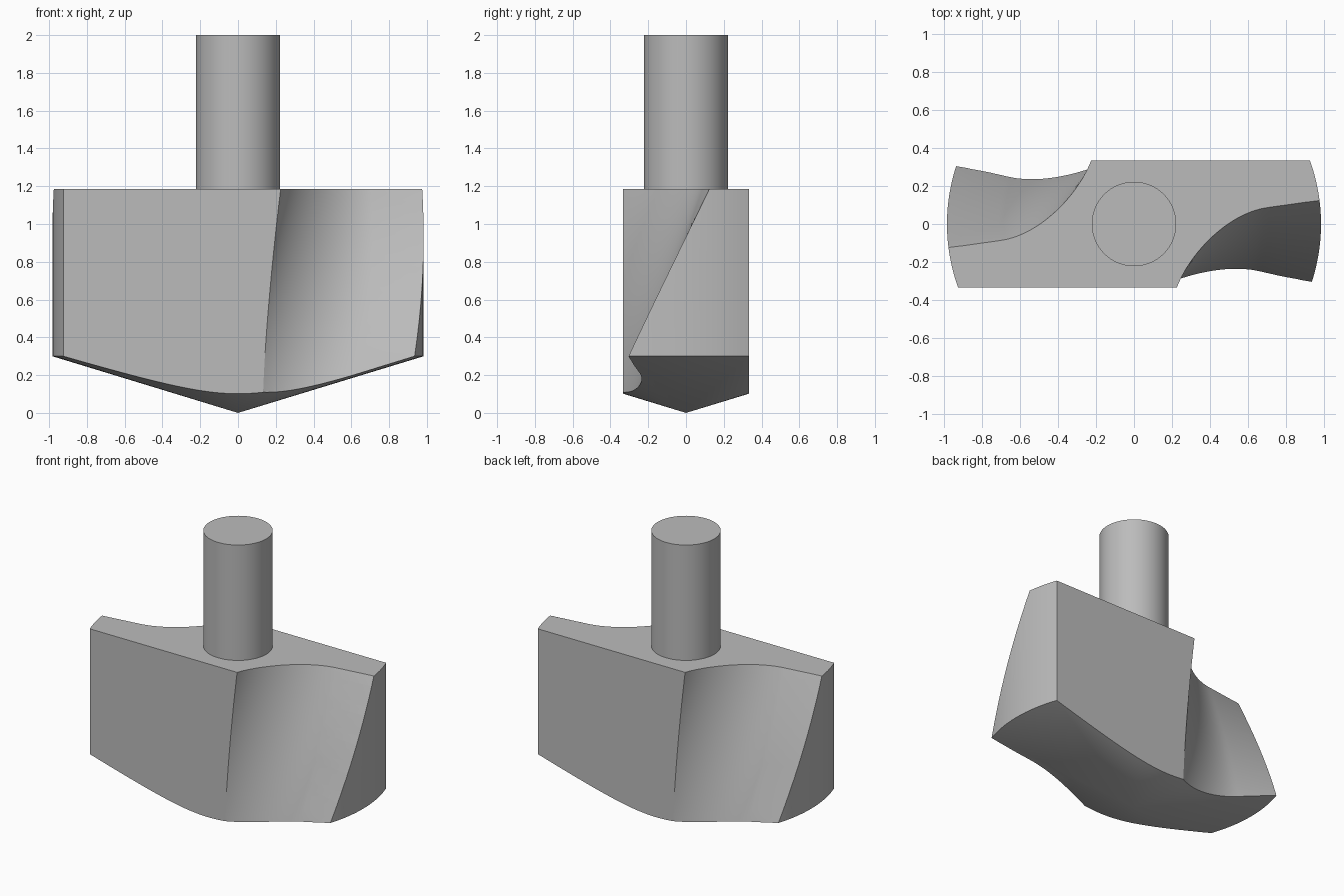
import bpy, bmesh, math
from mathutils import Matrix, Vector
from mathutils.geometry import interpolate_bezier

if "Cube" in bpy.data.objects:
    bpy.data.objects.remove(bpy.data.objects["Cube"], do_unlink=True)

RADIUS, HALF_WIDTH = 0.983, 0.333
TIP_HEIGHT, BODY_TOP = 0.3, 1.185
TWIST = math.radians(28.5)          # flute rotation per unit of height

steel = bpy.data.materials.new("grey steel")
steel.use_nodes = True
colour = (0.5, 0.5, 0.5, 1)
steel.diffuse_color = colour
steel.node_tree.nodes["Principled BSDF"].inputs["Base Color"].default_value = colour


def loft(name, rings, apex=None):
    """Closed solid through rings of points, optionally ending in a point below."""
    bm = bmesh.new()
    loops = [[bm.verts.new(p) for p in ring] for ring in rings]
    n = len(loops[0])
    for low, high in zip(loops, loops[1:]):
        for i in range(n):
            j = (i + 1) % n
            bm.faces.new((low[i], low[j], high[j], high[i]))
    bm.faces.new(loops[-1])
    if apex is None:
        bm.faces.new(loops[0][::-1])
    else:
        tip = bm.verts.new(apex)
        for i in range(n):
            bm.faces.new((tip, loops[0][(i + 1) % n], loops[0][i]))
    bmesh.ops.recalc_face_normals(bm, faces=bm.faces)
    mesh = bpy.data.meshes.new(name)
    bm.to_mesh(mesh)
    bm.free()
    obj = bpy.data.objects.new(name, mesh)
    bpy.context.collection.objects.link(obj)
    mesh.materials.append(steel)
    return obj


def circle(radius, z, n):
    return [(radius * math.cos(math.tau * i / n), radius * math.sin(math.tau * i / n), z)
            for i in range(n)]


def activate(obj):
    bpy.ops.object.select_all(action='DESELECT')
    obj.select_set(True)
    bpy.context.view_layer.objects.active = obj


def boolean(obj, cutter, operation):
    activate(obj)
    mod = obj.modifiers.new("cut", 'BOOLEAN')
    mod.operation, mod.solver, mod.object = operation, 'EXACT', cutter
    bpy.ops.object.modifier_apply(modifier=mod.name)
    bpy.data.objects.remove(cutter, do_unlink=True)


# Cutter body: pointed round blank trimmed to a flat slab
body = loft("cutter_body", [circle(RADIUS, TIP_HEIGHT, 144), circle(RADIUS, BODY_TOP, 144)],
            apex=(0, 0, 0))
slab_outline = [(-2, -HALF_WIDTH), (2, -HALF_WIDTH), (2, HALF_WIDTH), (-2, HALF_WIDTH)]
slab = loft("slab_cutter", [[(x, y, z) for x, y in slab_outline] for z in (-1, 3)])
boolean(body, slab, 'INTERSECT')

# Flute cross-section at the top of the body, open towards the outside
hook = interpolate_bezier(Vector((0.226, -0.333)), Vector((0.29, -0.16)),
                          Vector((0.49, 0.058)), Vector((0.705, 0.087)), 24)
section = [Vector((p[0], p[1], 0)) for p in hook]
section += [Vector((x, y, 0)) for x, y in ((0.979, 0.124), (1.4, 0.18), (1.4, -1.2), (0.15, -1.2))]

# Two helical flutes, opposite each other
LAYERS = 40
for turn in (0, math.pi):
    rings = []
    for k in range(LAYERS + 1):
        z = -0.1 + 1.4 * k / LAYERS
        spin = Matrix.Rotation(turn + TWIST * (z - BODY_TOP), 3, 'Z')
        rings.append([spin @ p + Vector((0, 0, z)) for p in section])
    boolean(body, loft("flute_cutter", rings), 'DIFFERENCE')

# Round shank
shank = loft("shank", [circle(0.222, BODY_TOP - 0.02, 64), circle(0.222, 2, 64)])

for obj in (body, shank):
    activate(obj)
    bpy.ops.object.shade_smooth_by_angle(angle=math.radians(25))
